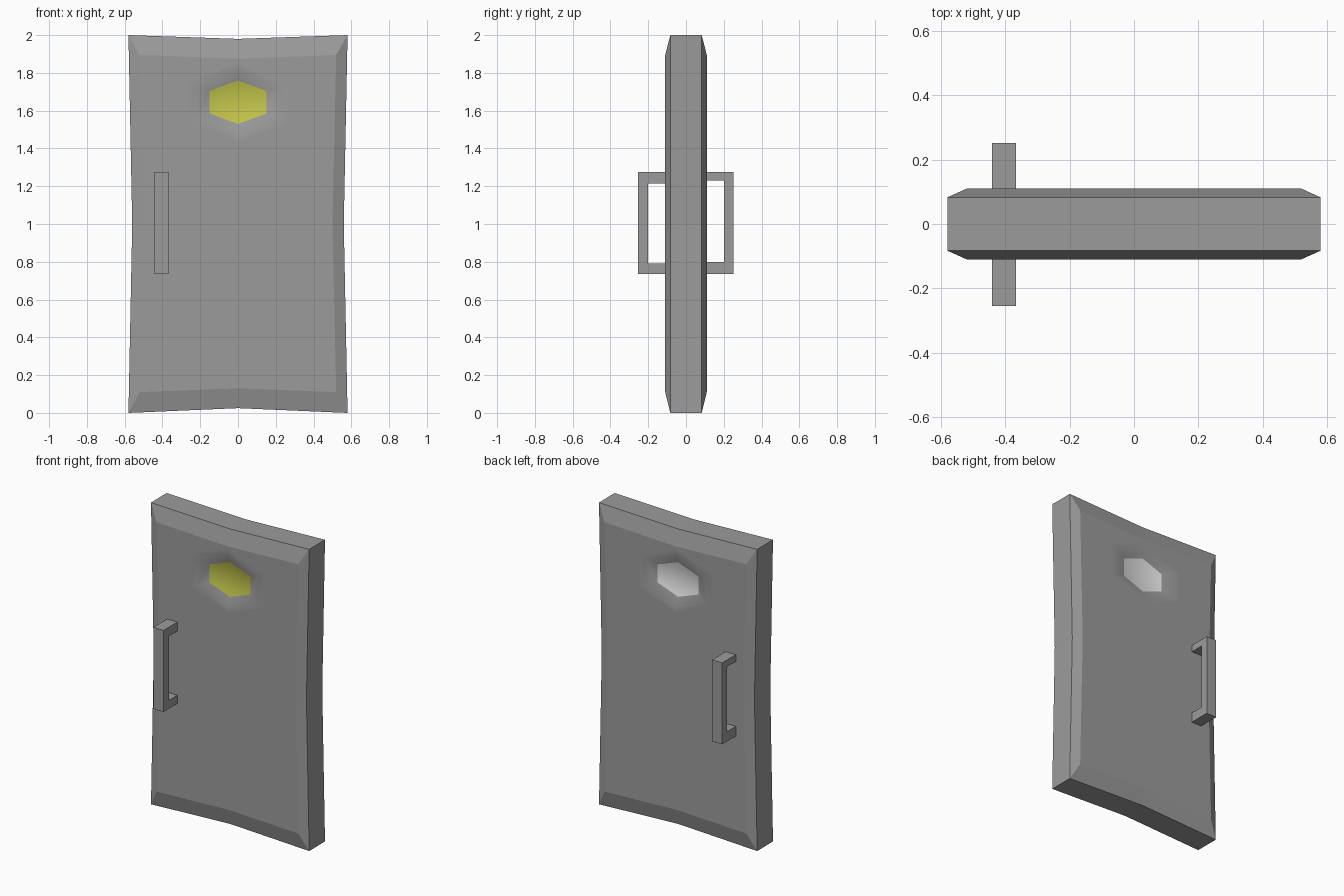
import bpy, bmesh

cube = bpy.data.objects.get("Cube")
if cube:
    bpy.data.objects.remove(cube, do_unlink=True)


def material(name, rgb):
    m = bpy.data.materials.new(name)
    m.use_nodes = True
    m.diffuse_color = (*rgb, 1)
    m.node_tree.nodes["Principled BSDF"].inputs["Base Color"].default_value = (*rgb, 1)
    return m


GREY = material("door grey", (0.33, 0.33, 0.33))
YELLOW = material("window yellow", (0.55, 0.56, 0.07))
PALE = material("window pale", (0.85, 0.85, 0.85))


def make_object(name, bm, mats):
    bmesh.ops.recalc_face_normals(bm, faces=bm.faces)
    mesh = bpy.data.meshes.new(name)
    bm.to_mesh(mesh)
    bm.free()
    for m in mats:
        mesh.materials.append(m)
    ob = bpy.data.objects.new(name, mesh)
    bpy.context.collection.objects.link(ob)
    return ob


def outline(corner_x, side_x, corner_low, mid_low, corner_high, mid_high):
    # Eight points round a rectangle whose sides are pinched inwards
    return [(-corner_x, corner_low), (0, mid_low), (corner_x, corner_low), (side_x, 1),
            (corner_x, corner_high), (0, mid_high), (-corner_x, corner_high), (-side_x, 1)]


RIM = outline(0.58, 0.56, 0, 0.025, 2, 1.98)
PANEL = outline(0.52, 0.50, 0.11, 0.13, 1.895, 1.875)
HEX = [(0, -0.115), (0.15, -0.06), (0.15, 0.06), (0, 0.115), (-0.15, 0.06), (-0.15, -0.06)]
HEX_Z = 1.645
RIM_Y, PANEL_Y = 0.083, 0.11


def ring(bm, points, y):
    return [bm.verts.new((x, y, z)) for x, z in points]


def bridge(bm, a, b, smooth=False):
    n = len(a)
    for i in range(n):
        j = (i + 1) % n
        bm.faces.new((a[i], a[j], b[j], b[i])).smooth = smooth


def hex_ring(bm, scale, y):
    return ring(bm, [(x * scale, HEX_Z + z * scale) for x, z in HEX], y)


# Door slab: edge band, chamfers, panels with a shallow dished window on each side
bm = bmesh.new()
rims = []
for side, slot in ((-1, 1), (1, 2)):
    rim = ring(bm, RIM, side * RIM_Y)
    panel = ring(bm, PANEL, side * PANEL_Y)
    rims.append(rim)
    bridge(bm, rim, panel)
    pane, dish, flat = (hex_ring(bm, s, side * y)
                        for s, y in ((1, RIM_Y), (1.5, PANEL_Y), (1.85, PANEL_Y)))
    bridge(bm, pane, dish, True)
    bridge(bm, dish, flat, True)
    window = bm.faces.new(pane)
    window.material_index = slot
    window.smooth = True
    # Flat panel between the dish and the chamfer
    edges = []
    for loop in (panel, flat):
        for i, v in enumerate(loop):
            w = loop[(i + 1) % len(loop)]
            edges.append(bm.edges.get((v, w)))
    for e in edges[:len(panel)]:
        e.smooth = False
    filled = bmesh.ops.triangle_fill(bm, edges=edges, use_beauty=True)
    for f in filled["geom"]:
        if isinstance(f, bmesh.types.BMFace):
            f.smooth = True
bridge(bm, rims[0], rims[1])
make_object("door", bm, [GREY, YELLOW, PALE])


def handle(name, side, reach, low, high):
    # Squared C-shaped pull, extruded across x
    root, grip = 0.10, 0.20
    profile = [(root, 0.735), (reach, 0.735), (reach, 1.275), (root, 1.275),
               (root, high), (grip, high), (grip, low), (root, low)]
    bm = bmesh.new()
    a, b = ([bm.verts.new((x, side * y, z)) for y, z in profile] for x in (-0.442, -0.367))
    bridge(bm, a, b)
    for loop in (a, b):
        bm.faces.new(loop)
    make_object(name, bm, [GREY])


handle("front_handle", -1, 0.255, 0.79, 1.215)
handle("back_handle", 1, 0.252, 0.80, 1.23)
